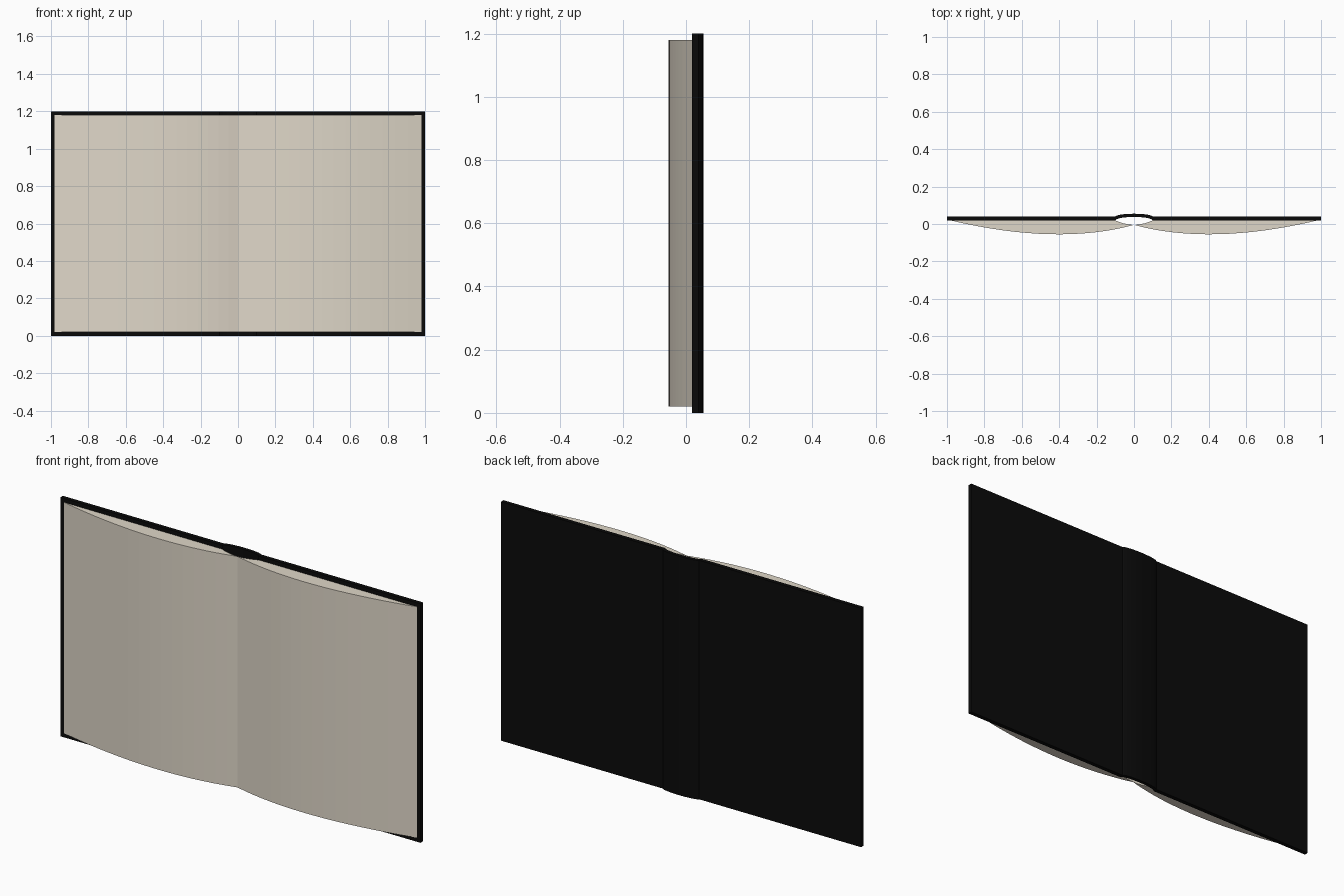
import bpy, bmesh, math

if "Cube" in bpy.data.objects:
    bpy.data.objects.remove(bpy.data.objects["Cube"])


def material(name, color):
    m = bpy.data.materials.new(name)
    m.diffuse_color = (*color, 1)
    m.use_nodes = True
    m.node_tree.nodes["Principled BSDF"].inputs["Base Color"].default_value = m.diffuse_color
    return m


def prism(name, outline, z0, z1, mat):
    """Extrude a closed xy outline from z0 up to z1."""
    bm = bmesh.new()
    face = bm.faces.new([bm.verts.new((x, y, z0)) for x, y in outline])
    top = bmesh.ops.extrude_face_region(bm, geom=[face])["geom"]
    bmesh.ops.translate(bm, vec=(0, 0, z1 - z0),
                        verts=[v for v in top if isinstance(v, bmesh.types.BMVert)])
    bmesh.ops.recalc_face_normals(bm, faces=bm.faces)
    mesh = bpy.data.meshes.new(name)
    bm.to_mesh(mesh)
    bm.free()
    mesh.materials.append(mat)
    obj = bpy.data.objects.new(name, mesh)
    bpy.context.collection.objects.link(obj)
    return obj


def bezier(p0, p1, p2, n):
    return [tuple((1 - t) ** 2 * a + 2 * t * (1 - t) * b + t * t * c
                  for a, b, c in zip(p0, p1, p2))
            for t in (i / n for i in range(n + 1))]


black = material("cover_black", (0.003, 0.003, 0.003))
cream = material("page_cream", (0.74, 0.68, 0.58))

# Cover: two flat boards joined by an arched spine, one continuous strip
arch = [(0.1 * math.sin(a), math.cos(a))
        for a in (math.pi / 2 * i / 5 for i in range(-5, 6))]
outer = [(-1, 0.039)] + [(x, 0.039 + 0.016 * c) for x, c in arch] + [(1, 0.039)]
inner = [(-1, 0.019)] + [(x, 0.019 + 0.019 * c) for x, c in arch] + [(1, 0.019)]
prism("cover", outer + inner[::-1], 0, 1.2, black)

# Pages: a bowed block on each side, curling into the centre fold
front = bezier((0, -0.005), (0.41, -0.116), (0.98, 0.019), 16)
gutter = bezier((0.1, 0.019), (0.05, -0.003), (0, -0.005), 5)[:-1]
for side, name in ((-1, "left_pages"), (1, "right_pages")):
    prism(name, [(side * x, y) for x, y in front + gutter], 0.02, 1.18, cream)
